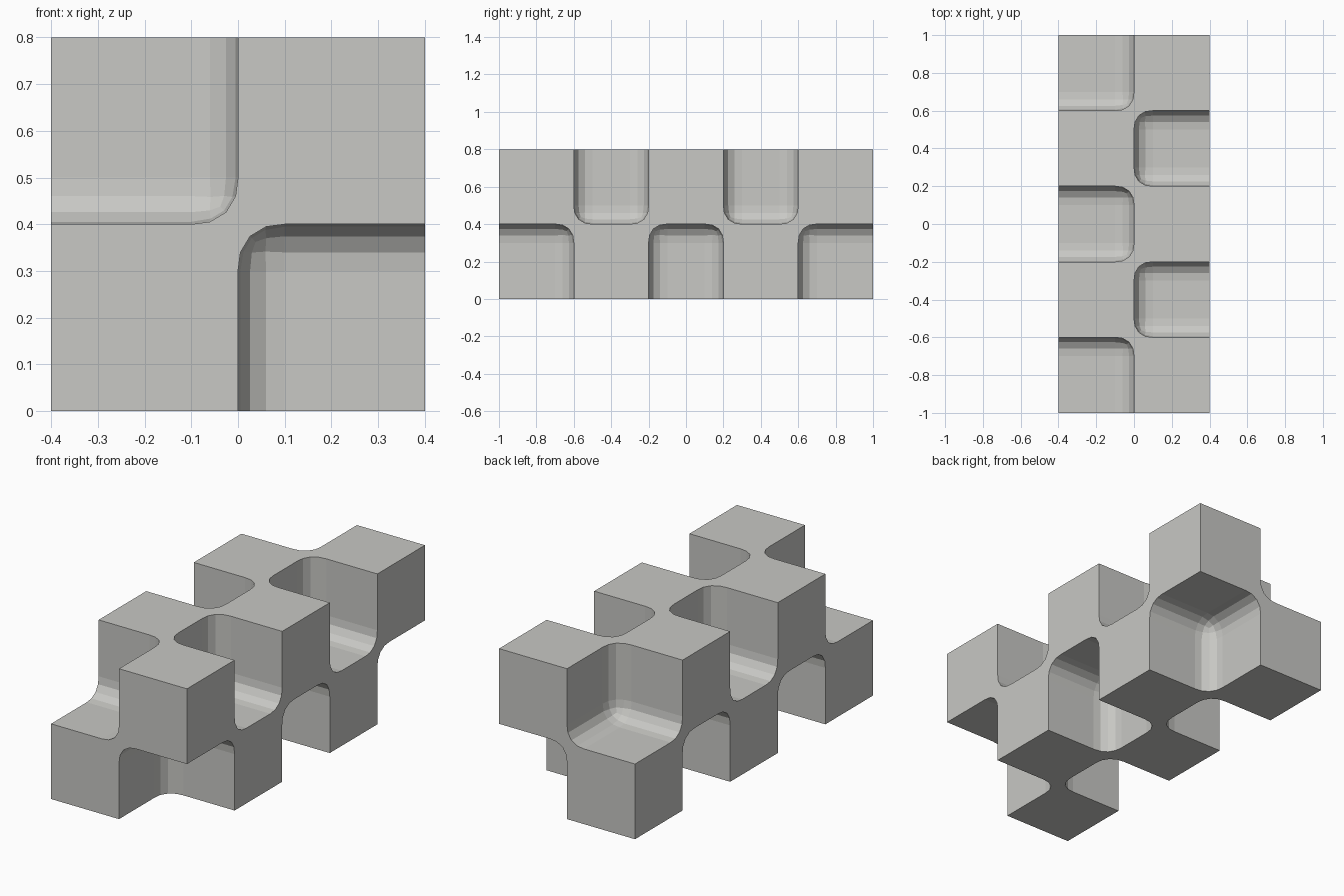
import bpy, bmesh
from mathutils import Matrix, Vector

if "Cube" in bpy.data.objects:
    bpy.data.objects.remove(bpy.data.objects["Cube"])

CELL, OUT = 0.4, 0.3   # cell size, cutter overshoot past the outer faces


def add_box(bm, lo, hi):
    lo, hi = Vector(lo), Vector(hi)
    mat = Matrix.Translation((lo + hi) / 2) @ Matrix.Diagonal((*(hi - lo), 1))
    return bmesh.ops.create_cube(bm, size=1, matrix=mat)["verts"]


def make_object(name, bm):
    mesh = bpy.data.meshes.new(name)
    bm.to_mesh(mesh)
    bm.free()
    ob = bpy.data.objects.new(name, mesh)
    bpy.context.collection.objects.link(ob)
    return ob


def span(i, count, start):
    """Range of cell i along an axis, pushed outwards at both ends."""
    lo, hi = start + i * CELL, start + (i + 1) * CELL
    return lo - OUT * (i == 0), hi + OUT * (i == count - 1)


# Solid bar
bm = bmesh.new()
add_box(bm, (-0.4, -1, 0), (0.4, 1, 0.8))
block = make_object("checkered_block", bm)

# Rounded pockets in every other cell of a 2 x 5 x 2 grid
bm = bmesh.new()
for i in range(2):
    for j in range(5):
        for k in range(2):
            if (i + j + k) % 2 == 1:
                lo, hi = zip(span(i, 2, -0.4), span(j, 5, -1), span(k, 2, 0))
                verts = add_box(bm, lo, hi)
                edges = list({e for v in verts for e in v.link_edges})
                bmesh.ops.bevel(bm, geom=edges, offset=0.1, segments=4,
                                profile=0.55, affect='EDGES')
cutter = make_object("pocket_cutter", bm)
cutter.hide_render = True

mod = block.modifiers.new("pockets", 'BOOLEAN')
mod.operation, mod.solver, mod.object = 'DIFFERENCE', 'EXACT', cutter
bpy.context.view_layer.objects.active = block
block.select_set(True)
bpy.ops.object.modifier_apply(modifier=mod.name)
bpy.data.objects.remove(cutter)

# Single stone grey colour
grey = bpy.data.materials.new("warm_grey")
grey.diffuse_color = (0.58, 0.58, 0.555, 1)
grey.use_nodes = True
grey.node_tree.nodes["Principled BSDF"].inputs["Base Color"].default_value = grey.diffuse_color
block.data.materials.clear()
block.data.materials.append(grey)
for p in block.data.polygons:
    p.material_index = 0
